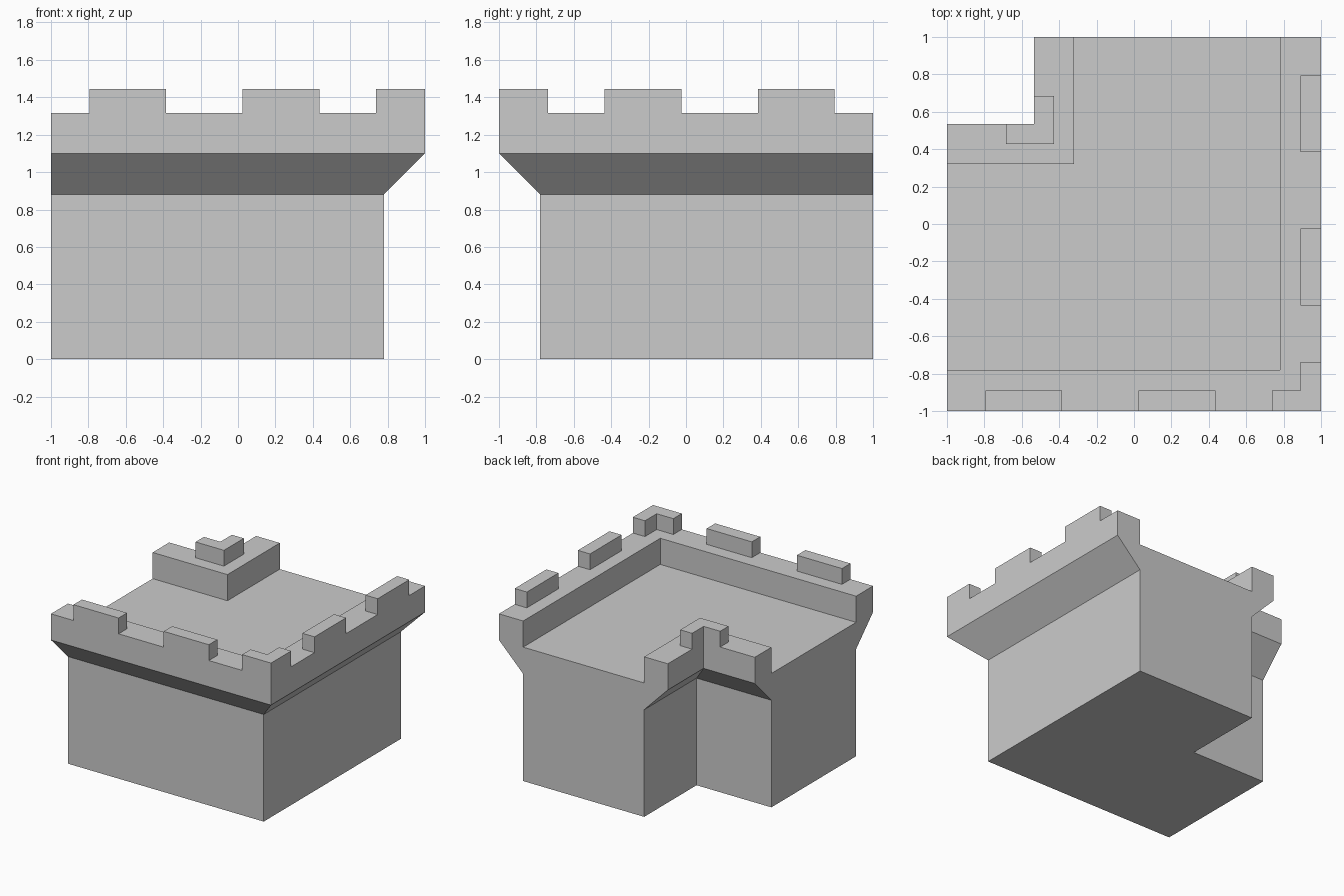
import bpy, bmesh

if "Cube" in bpy.data.objects:
    bpy.data.objects.remove(bpy.data.objects["Cube"])

WALL_TOP, MERLON_TOP = 1.315, 1.445


def make_object(name, bm):
    bmesh.ops.recalc_face_normals(bm, faces=bm.faces)
    mesh = bpy.data.meshes.new(name)
    bm.to_mesh(mesh)
    bm.free()
    obj = bpy.data.objects.new(name, mesh)
    bpy.context.collection.objects.link(obj)
    return obj


def prism(name, outline, z0, z1):
    bm = bmesh.new()
    base = bm.faces.new([bm.verts.new((x, y, z0)) for x, y in outline])
    top = bmesh.ops.extrude_face_region(bm, geom=[base], use_keep_orig=True)
    verts = [v for v in top["geom"] if isinstance(v, bmesh.types.BMVert)]
    bmesh.ops.translate(bm, vec=(0, 0, z1 - z0), verts=verts)
    return make_object(name, bm)


def swap(outline):
    # mirror across the diagonal of the corner
    return [(-y, -x) for x, y in outline]


# Corner wall: L-shaped section (outer face, notch face, height) lofted upward
profile = [(0.78, -0.32, 0), (0.78, -0.32, 0.88),
           (1, -0.535, 1.10), (1, -0.535, WALL_TOP),
           (0.78, -0.32, WALL_TOP), (0.78, -0.32, 1.10)]
bm = bmesh.new()
rings = []
for o, n, z in profile:
    outline = [(-1, -o), (o, -o), (o, 1), (n, 1), (n, -n), (-1, -n)]
    rings.append([bm.verts.new((x, y, z)) for x, y in outline])
for a, b in zip(rings, rings[1:]):
    for i in (0, 1, 3, 4):
        bm.faces.new((a[i], a[i + 1], b[i + 1], b[i]))
# underside and walkway floor
bm.faces.new(rings[0])
bm.faces.new(rings[-1])
# flat cut ends
for i, j in ((2, 3), (5, 0)):
    bm.faces.new([r[i] for r in rings] + [r[j] for r in reversed(rings)])
make_object("corner_wall", bm)

# Straight merlons along the front, repeated on the right side
for k, (x0, x1) in enumerate(((-0.795, -0.385), (0.025, 0.435))):
    box = [(x0, -1), (x1, -1), (x1, -0.89), (x0, -0.89)]
    prism(f"front_merlon_{k + 1}", box, WALL_TOP, MERLON_TOP)
    prism(f"right_merlon_{k + 1}", swap(box), WALL_TOP, MERLON_TOP)

# L-shaped merlons on the outer corner and the inner notch corner
for name, c, t, arm in (("outer_corner_merlon", 1, 0.11, 0.262),
                        ("inner_corner_merlon", -0.427, 0.108, 0.258)):
    half = [(c, -c), (c, -c + arm), (c - t, -c + arm), (c - t, -c + t)]
    outline = half + swap(half)[:0:-1][1:]
    prism(name, outline, WALL_TOP, MERLON_TOP)
